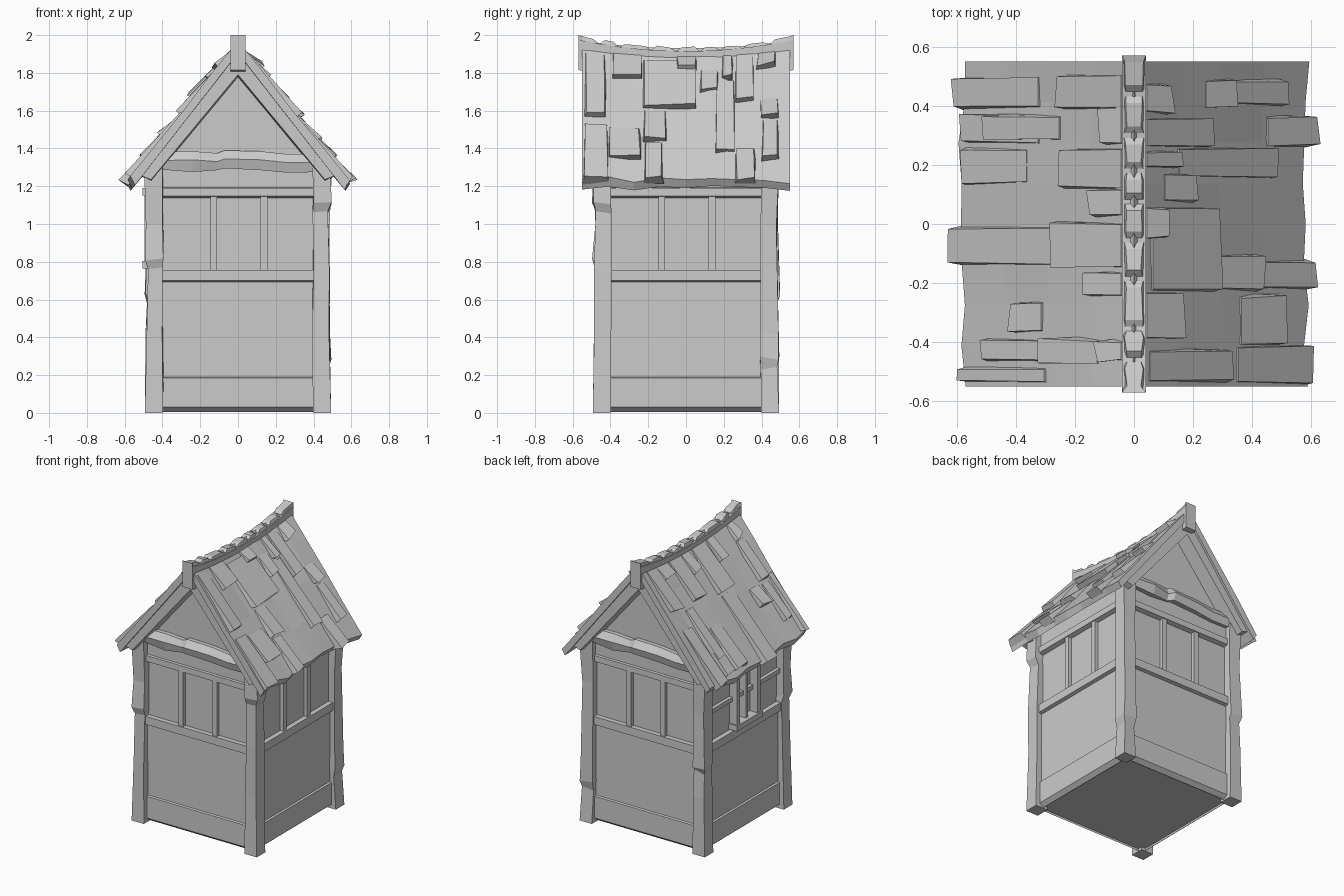
import bpy, bmesh, math, random
from mathutils import Matrix

if "Cube" in bpy.data.objects:
    bpy.data.objects.remove(bpy.data.objects["Cube"])

random.seed(7)


def jit(a):
    return random.uniform(-a, a)


def loft(name, rings, rot=0.0):
    """Skin a list of equal-length point rings, capped at both ends."""
    bm = bmesh.new()
    vr = [[bm.verts.new(p) for p in r] for r in rings]
    n = len(rings[0])
    for a, b in zip(vr, vr[1:]):
        for i in range(n):
            j = (i + 1) % n
            bm.faces.new((a[i], a[j], b[j], b[i]))
    bm.faces.new(vr[0])
    bm.faces.new(vr[-1][::-1])
    bm.transform(Matrix.Rotation(rot, 4, 'Z'))
    bmesh.ops.recalc_face_normals(bm, faces=bm.faces[:])
    me = bpy.data.meshes.new(name)
    bm.to_mesh(me)
    bm.free()
    ob = bpy.data.objects.new(name, me)
    bpy.context.collection.objects.link(ob)
    return ob


def prism_x(name, x0, x1, prof, rot=0.0):
    return loft(name, [[(x, y, z) for y, z in prof] for x in (x0, x1)], rot)


def prism_y(name, y0, y1, prof, rot=0.0):
    return loft(name, [[(x, y, z) for x, z in prof] for y in (y0, y1)], rot)


def box(name, x0, x1, y0, y1, z0, z1, rot=0.0):
    return prism_x(name, x0, x1, [(y0, z0), (y1, z0), (y1, z1), (y0, z1)], rot)


# House core including both gable walls
prism_y("wall_core", -0.435, 0.435,
        [(-0.435, 0.02), (0.435, 0.02), (0.435, 1.33), (0, 1.84), (-0.435, 1.33)])

# Timber framing on all four sides
for k, side in enumerate(("front", "right", "back", "left")):
    r = k * math.pi / 2
    prism_x(side + "_sill_beam", -0.42, 0.42,
            [(-0.43, 0.005), (-0.46, 0.03), (-0.46, 0.185), (-0.43, 0.195)], r)
    box(side + "_lower_panel", -0.41, 0.41, -0.447, -0.42, 0.15, 0.70, r)
    prism_x(side + "_mid_beam", -0.42, 0.42,
            [(-0.42, 0.685), (-0.47, 0.70), (-0.47, 0.757), (-0.42, 0.757)], r)
    prism_x(side + "_lintel", -0.42, 0.42,
            [(-0.42, 1.132), (-0.465, 1.147), (-0.465, 1.19), (-0.42, 1.20)], r)
    box(side + "_top_plate", -0.42, 0.42, -0.45, -0.42, 1.19, 1.30, r)
    if side != "left":
        for x in (-0.128, 0.138):
            box(side + "_mullion", x - 0.018, x + 0.018, -0.46, -0.42, 0.75, 1.15, r)
    else:
        # Projecting window with cross bars
        for x in (-0.115, 0.115):
            box("window_jamb", x - 0.018, x + 0.018, -0.495, -0.42, 0.77, 1.18, r)
        for z in (0.785, 1.17):
            box("window_rail", -0.145, 0.145, -0.505, -0.42, z - 0.02, z + 0.02, r)
        box("window_upright_bar", -0.012, 0.012, -0.48, -0.42, 0.78, 1.17, r)
        box("window_cross_bar", -0.42, 0.42, -0.46, -0.42, 0.965, 0.995, r)

# Corner posts, each with a chipped step at its own height
for name, sx, sy, step in (("front_left_post", -1, -1, 0.80), ("front_right_post", 1, -1, 1.09),
                           ("back_right_post", 1, 1, 0.27), ("back_left_post", -1, 1, 0.62)):
    rings = []
    levels = sorted([(0, 0), (0.42, 0.006), (step - 0.025, 0.015), (step + 0.01, -0.001),
                     (1.0 if step < 0.9 else 0.75, 0.01), (1.3, 0)])
    for z, cut in levels:
        o, i, j = 0.493 - cut, 0.397, 0.005 if z else 0.0
        pts = []
        for x, y in ((i, i), (o, i), (o, o), (i, o)):
            pts.append((sx * (x + jit(j)), sy * (y + jit(j)),
                        z + (jit(0.02) if 0 < z < 1.3 else 0)))
        rings.append(pts)
    loft(name, rings)

# Rough tie beams and rafters at both gables
for side, r in (("front", 0), ("back", math.pi)):
    loft(side + "_tie_beam",
         [[(x, -0.42, b), (x, -0.475 - d, b), (x, -0.49 - d, t - 0.045), (x, -0.465, t), (x, -0.42, t)]
          for x, b, t, d in ((-0.43, 1.29, 1.38, 0), (-0.24, 1.275, 1.385, 0.01),
                             (-0.11, 1.285, 1.375, -0.012), (-0.07, 1.295, 1.39, 0.012),
                             (0.12, 1.285, 1.385, 0.006), (0.26, 1.272, 1.37, 0),
                             (0.43, 1.275, 1.37, 0))], r)
    for s in (-1, 1):
        loft(side + "_rafter",
             [[(0, y, 1.79 - d), (s * 0.46, y, 1.235 - d), (s * 0.525, y, 1.26), (0, y, 1.915)]
              for y, d in ((-0.535, 0), (-0.43, 0.012))], r)


def roof_z(x, y):
    """Height of the sagging roof surface."""
    u = min(abs(x) / 0.6, 1)
    return 1.972 - 1.265 * abs(x) - 0.042 * (1 - (y / 0.56) ** 2) * (1 - u)


# Roof slabs
for s, side in ((-1, "left"), (1, "right")):
    rings = []
    for k in range(9):
        y = -0.55 + k * 0.1375
        eave = 0.583 + jit(0.013)
        top, low = [], []
        for q in (0, 0.25, 0.5, 0.75, 1):
            x = q * eave
            z = roof_z(x, y)
            top.append((s * x, y, z + (jit(0.008) if q else 0)))
            low.append((s * (x - 0.025 * q), y, z - 0.045 - 0.02 * (1 - q)))
        rings.append(top + low[::-1])
    loft(side + "_roof_slab", rings)

# Raised shingles: inner x, outer x, low y, high y
LEFT = [(.32, .60, .39, .50), (.04, .25, .39, .51), (.32, .58, .27, .375), (.25, .50, .28, .37),
        (.04, .11, .27, .40), (.36, .58, .13, .26), (.04, .25, .12, .26), (.04, .145, .02, .12),
        (.27, .61, -.14, -.01), (.04, .27, -.15, .01), (.04, .165, -.25, -.16),
        (.31, .41, -.37, -.26), (.32, .51, -.47, -.385), (.12, .32, -.48, -.385),
        (.04, .12, -.47, -.39), (.30, .58, -.54, -.48)]
RIGHT = [(.04, .12, .37, .48), (.24, .33, .39, .49), (.33, .515, .40, .49), (.04, .26, .26, .36),
         (.45, .61, .26, .37), (.04, .15, .19, .25), (.15, .475, .15, .26), (.10, .20, .07, .17),
         (.04, .11, -.05, .06), (.06, .28, -.23, .06), (.28, .43, -.23, -.10),
         (.42, .60, -.22, -.12), (.04, .155, -.39, -.23), (.36, .50, -.41, -.24),
         (.05, .33, -.54, -.42), (.35, .60, -.545, -.41)]
nx, nz = 0.78, 0.62  # roof normal
for s, side, tiles in ((-1, "left", LEFT), (1, "right", RIGHT)):
    for a, b, y0, y1 in tiles:
        rings = []
        h0, h1 = 0.006, 0.034 + jit(0.005)
        xs = b - h1 * nx * 0.5
        for x, h in ((a, h0), (xs, h1)):
            ring = []
            for y, hh in ((y0, -0.02), (y1, -0.02), (y1 - 0.008, h), (y0 + 0.008, h)):
                xx = x + (jit(0.009) if x == xs else 0)
                ring.append((s * (xx + hh * nx), y + jit(0.006), roof_z(xx, y) + hh * nz))
            rings.append(ring)
        loft(side + "_shingle", rings)


# Ridge beam, sagging in the middle
def ridge_z(y):
    return 1.915 + 0.06 * (y / 0.57) ** 2


loft("ridge_beam", [[(-0.04, y, ridge_z(y) - 0.16), (0.04, y, ridge_z(y) - 0.16),
                     (0.04, y, ridge_z(y)), (-0.04, y, ridge_z(y))]
                    for y in [-0.57 + 0.114 * k for k in range(11)]])

# Ridge caps separated by notches
cuts = [-0.57, -0.46, -0.355, -0.185, -0.055, 0.075, 0.18, 0.30, 0.44, 0.57]
for y0, y1 in zip(cuts, cuts[1:]):
    a = y0 if y0 == -0.57 else y0 + 0.008
    b = y1 if y1 == 0.57 else y1 - 0.008
    rings = []
    for y, t in ((a, 0), (a + 0.022, 1), (b - 0.022, 1), (b, 0)):
        end = abs(y) == 0.57
        h = 0.025 if end else 0.004 + t * (0.016 + jit(0.005))
        w = 0.04 if end else 0.028 + jit(0.005)
        z = ridge_z(y)
        rings.append([(-0.038, y, z - 0.02), (0.038, y, z - 0.02), (w, y, z + h), (-w, y, z + h)])
    loft("ridge_cap", rings)
